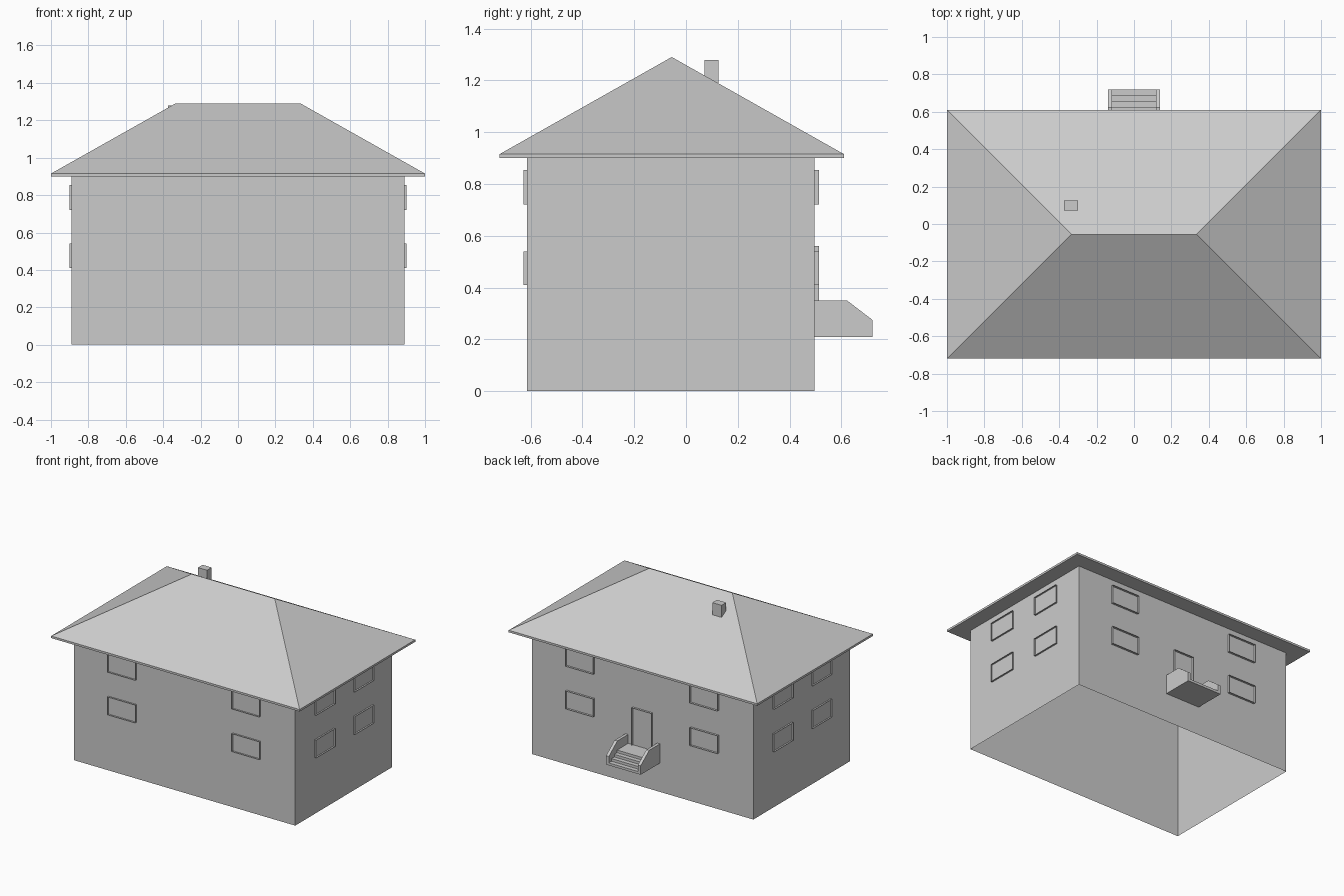
import bpy

if "Cube" in bpy.data.objects:
    bpy.data.objects.remove(bpy.data.objects["Cube"])

def mesh(name, verts, faces):
    me = bpy.data.meshes.new(name)
    me.from_pydata(verts, [], faces)
    ob = bpy.data.objects.new(name, me)
    bpy.context.collection.objects.link(ob)
    return ob

SIDES = [(0, 1, 5, 4), (1, 2, 6, 5), (2, 3, 7, 6), (3, 0, 4, 7)]

def box(name, x0, x1, y0, y1, z0, z1, bottom=True, top=True):
    v = [(x, y, z) for z in (z0, z1) for x, y in ((x0, y0), (x1, y0), (x1, y1), (x0, y1))]
    f = SIDES + ([(3, 2, 1, 0)] if bottom else []) + ([(4, 5, 6, 7)] if top else [])
    return mesh(name, v, f)

def prism_x(name, profile, x0, x1, bottom=True):
    """Extrude a (y, z) profile along x; the last profile edge is the underside."""
    n = len(profile)
    v = [(x, y, z) for x in (x0, x1) for y, z in profile]
    f = [(i, (i + 1) % n, n + (i + 1) % n, n + i) for i in range(n if bottom else n - 1)]
    return mesh(name, v, f + [tuple(range(n - 1, -1, -1)), tuple(range(n, 2 * n))])

def surround(name, axis, wall, out, a0, a1, z0, z1):
    """Thin raised outline, open at the front, standing on a wall."""
    v = []
    for d in (wall, out):
        for a, z in ((a0, z0), (a1, z0), (a1, z1), (a0, z1)):
            v.append((a, d, z) if axis == 'y' else (d, a, z))
    flip = (wall < out) == (axis == 'y')
    return mesh(name, v, [f[::-1] if flip else f for f in SIDES])

# walls, open underneath
WX, YF, YB = 0.89, -0.613, 0.497
box("walls", -WX, WX, YF, YB, 0, 0.9, bottom=False, top=False)

# hipped roof with thin eave slab
RY0, RY1, RIDGE = -0.72, 0.61, -0.055
v = [(x, y, z) for z in (0.9, 0.915) for x, y in ((-1, RY0), (1, RY0), (1, RY1), (-1, RY1))]
v += [(-0.334, RIDGE, 1.29), (0.334, RIDGE, 1.29)]
mesh("roof", v, SIDES + [(3, 2, 1, 0), (4, 5, 9, 8), (5, 6, 9), (6, 7, 8, 9), (7, 4, 8)])

# chimney
box("chimney", -0.373, -0.299, 0.072, 0.125, 1.19, 1.278)

# windows
for z0, z1 in ((0.41, 0.54), (0.72, 0.853)):
    for s in (-1, 1):
        a0, a1 = sorted((s * 0.388, s * 0.612))
        surround("window_front", 'y', YF, YF - 0.014, a0, a1, z0, z1)
        surround("window_back", 'y', YB, YB + 0.016, a0, a1, z0, z1)
        for y0, y1 in ((-0.39, -0.17), (0.054, 0.275)):
            surround("window_side", 'x', s * WX, s * 0.902, y0, y1, z0, z1)

# door
surround("door", 'y', YB, YB + 0.016, -0.08, 0.08, 0.28, 0.56)

# porch steps and side walls
steps = [(YB, 0.21), (YB, 0.285), (0.625, 0.285)]
for i in range(3):
    y, z = 0.625 + 0.0317 * i, 0.266 - 0.019 * i
    steps += [(y, z), (y + 0.0317, z)]
steps.append((0.72, 0.21))
prism_x("porch_steps", steps, -0.117, 0.117)
for s in (-1, 1):
    x0, x1 = sorted((s * 0.117, s * 0.139))
    prism_x("porch_side", [(YB, 0.21), (YB, 0.35), (0.622, 0.35), (0.72, 0.275), (0.72, 0.21)], x0, x1)
